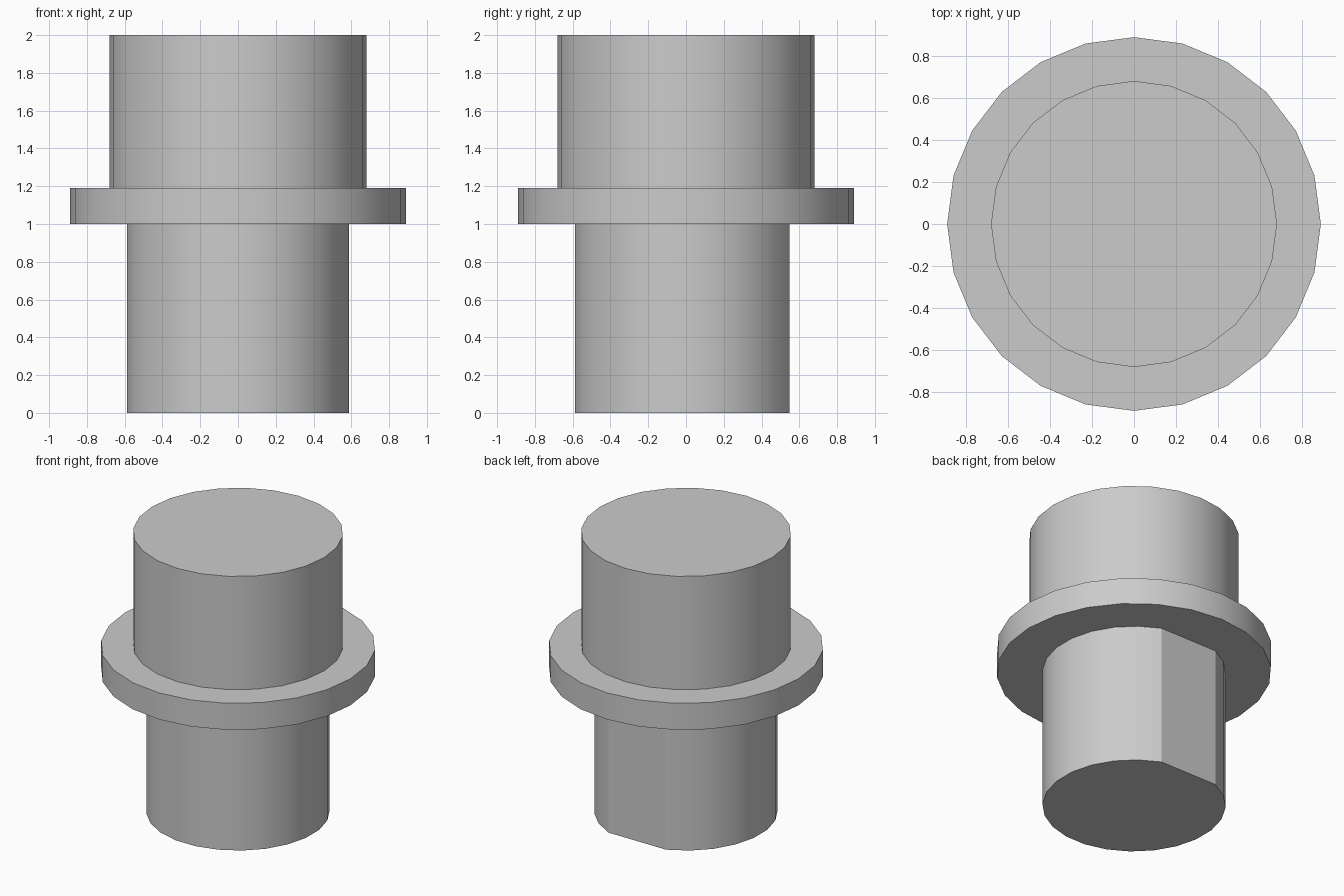
import bpy
import bmesh
from math import cos, sin, radians

cube = bpy.data.objects.get("Cube")
if cube:
    bpy.data.objects.remove(cube, do_unlink=True)

grey = bpy.data.materials.new("plain grey")
grey.use_nodes = True
colour = (0.6, 0.6, 0.6, 1)
grey.diffuse_color = colour
grey.node_tree.nodes["Principled BSDF"].inputs["Base Color"].default_value = colour

STEP = 15  # degrees per facet


def prism(name, radius, low, high, angles, bottom=True, top=True):
    """Upright prism whose corners sit at the given angles on a circle."""
    bm = bmesh.new()
    rings = [[bm.verts.new((radius * cos(radians(a)), radius * sin(radians(a)), z))
              for a in angles] for z in (low, high)]
    count = len(angles)
    for i in range(count):
        j = (i + 1) % count
        bm.faces.new((rings[0][i], rings[0][j], rings[1][j], rings[1][i]))
    if bottom:
        bm.faces.new(rings[0][::-1])
    if top:
        bm.faces.new(rings[1])
    mesh = bpy.data.meshes.new(name)
    bm.to_mesh(mesh)
    bm.free()
    mesh.materials.append(grey)
    obj = bpy.data.objects.new(name, mesh)
    bpy.context.collection.objects.link(obj)
    bpy.ops.object.select_all(action='DESELECT')
    obj.select_set(True)
    bpy.context.view_layer.objects.active = obj
    bpy.ops.object.shade_smooth_by_angle(angle=radians(25))
    return obj


full_circle = [STEP * i for i in range(24)]

# Lower shaft: the wide gap between the last and first corner is the flat at the back
flat_circle = [112.5 + STEP * i for i in range(22)]
prism("lower_shaft", 0.594, 0, 1, flat_circle, top=False)

# Wide collar between the two shafts
prism("collar", 0.89, 1, 1.19, full_circle)

# Upper shaft
prism("upper_shaft", 0.681, 1.19, 2, full_circle, bottom=False)
